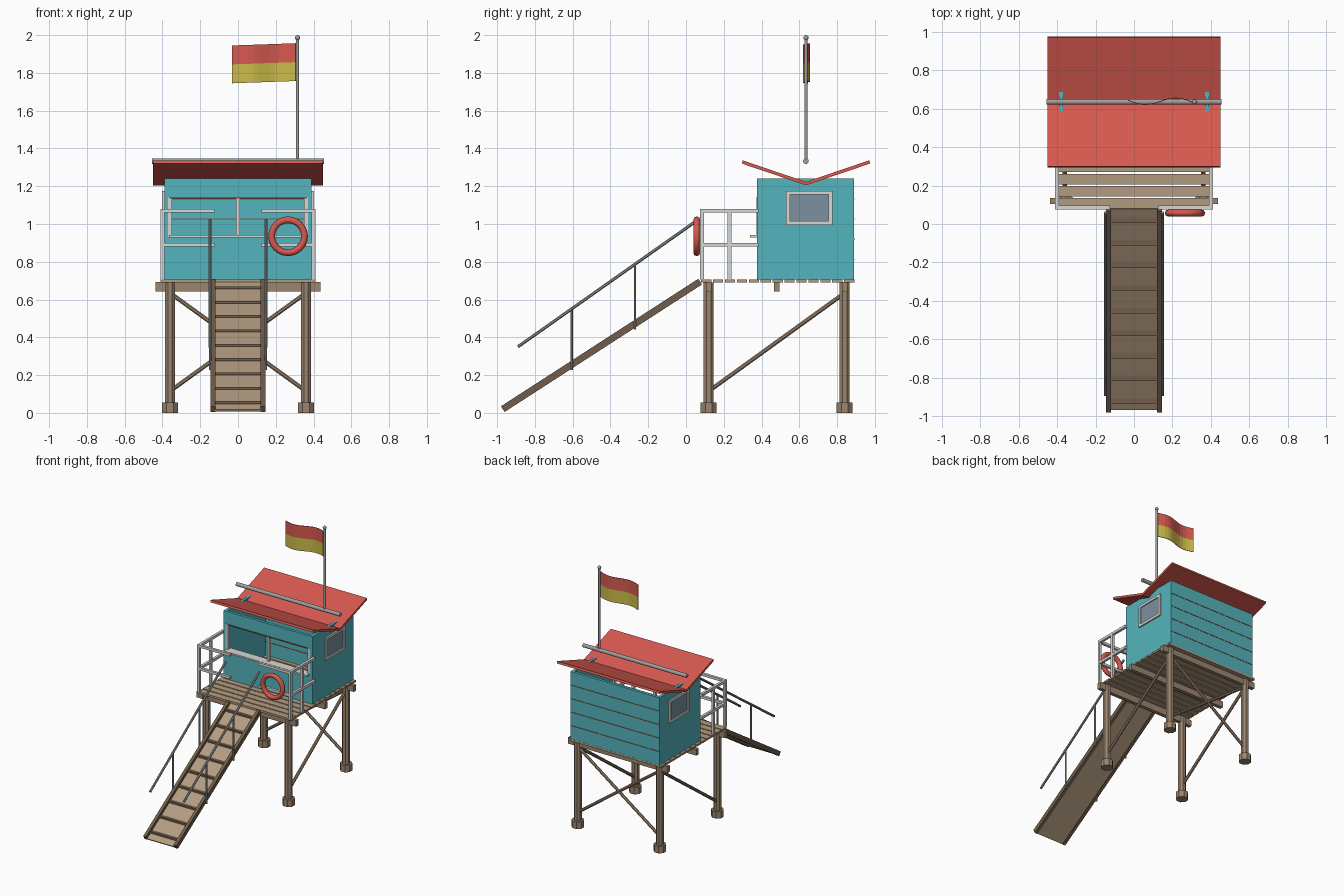
import bpy, bmesh, math
from mathutils import Vector, Matrix

if "Cube" in bpy.data.objects:
    bpy.data.objects.remove(bpy.data.objects["Cube"], do_unlink=True)


def material(name, r, g, b):
    m = bpy.data.materials.new(name)
    m.use_nodes = True
    m.diffuse_color = (r, g, b, 1)
    m.node_tree.nodes["Principled BSDF"].inputs["Base Color"].default_value = (r, g, b, 1)
    return m


TEAL = material("teal paint", 0.09, 0.46, 0.51)
RED = material("red paint", 0.68, 0.1, 0.08)
YELLOW = material("yellow cloth", 0.6, 0.5, 0.07)
WHITE = material("white paint", 0.68, 0.68, 0.67)
METAL = material("grey metal", 0.34, 0.35, 0.35)
TAN = material("tan wood", 0.45, 0.33, 0.22)
WOOD = material("weathered wood", 0.33, 0.24, 0.16)
BROWN = material("dark wood", 0.16, 0.11, 0.07)
SEAM = material("seam brown", 0.22, 0.09, 0.05)
GLASS = material("grey blue glass", 0.2, 0.28, 0.35)


def finish(name, bm, *mats, smooth=False):
    bmesh.ops.recalc_face_normals(bm, faces=bm.faces)
    me = bpy.data.meshes.new(name)
    bm.to_mesh(me)
    bm.free()
    for m in mats:
        me.materials.append(m)
    ob = bpy.data.objects.new(name, me)
    bpy.context.collection.objects.link(ob)
    if smooth:
        bpy.ops.object.select_all(action="DESELECT")
        ob.select_set(True)
        bpy.context.view_layer.objects.active = ob
        bpy.ops.object.shade_smooth_by_angle(angle=math.radians(50))
    return ob


def box(name, x, y, z, mat):
    """Box from three (low, high) ranges."""
    bm = bmesh.new()
    size = [r[1] - r[0] for r in (x, y, z)]
    mid = [(r[0] + r[1]) / 2 for r in (x, y, z)]
    bmesh.ops.create_cube(bm, size=1, matrix=Matrix.Translation(mid) @ Matrix.Diagonal((*size, 1)))
    return finish(name, bm, mat)


def rod(name, a, b, r, mat, sides=8):
    a, b = Vector(a), Vector(b)
    d = b - a
    mtx = Matrix.Translation((a + b) / 2) @ d.to_track_quat("Z", "Y").to_matrix().to_4x4()
    bm = bmesh.new()
    bmesh.ops.create_cone(bm, cap_ends=True, segments=sides, radius1=r, radius2=r,
                          depth=d.length, matrix=mtx @ Matrix.Rotation(math.pi / sides, 4, "Z"))
    return finish(name, bm, mat, smooth=sides > 8)


def extrude_profile(name, pts, x0, x1, mat):
    """Extrude a (y, z) outline along x."""
    bm = bmesh.new()
    f = bm.faces.new([bm.verts.new((x0, y, z)) for y, z in pts])
    new = bmesh.ops.extrude_face_region(bm, geom=[f])["geom"]
    bmesh.ops.translate(bm, vec=(x1 - x0, 0, 0),
                        verts=[v for v in new if isinstance(v, bmesh.types.BMVert)])
    return finish(name, bm, mat)


SIDES = ((-1, "right"), (1, "left"))
FRONT, BACK, DECK = 0.12, 0.84, 0.705


def span(s, a, b):
    return tuple(sorted((s * a, s * b)))


# Legs, feet and side braces
for s, side in SIDES:
    for y, end in ((FRONT, "front"), (BACK, "back")):
        rod(f"{end}_{side}_leg", (s * .36, y, 0.02), (s * .36, y, 0.69), 0.029, WOOD)
        rod(f"{end}_{side}_foot", (s * .36, y, 0), (s * .36, y, 0.055), 0.046, WOOD)
    rod(f"{side}_brace", (s * .36, FRONT, 0.115), (s * .36, BACK, 0.635), 0.012, WOOD)
    rod(f"back_brace_{side}", (s * .36, BACK, 0.115), (-s * .36, BACK, 0.635), 0.012, WOOD)

# Joists and deck planks
for y in (FRONT, 0.48, BACK):
    box("joist", (-.437, .437), (y - .015, y + .015), (0.643, 0.692), WOOD)
pitch = 0.82 / 13
for i in range(13):
    y = 0.08 + i * pitch
    box("deck_plank", (-.41, .41), (y, y + pitch - .009), (0.69, DECK), TAN)

# Cabin walls, with a serving opening across the front
W, Y0, Y1, TOP, T = 0.39, 0.375, 0.89, 1.24, 0.022
SILL, HEAD = 0.935, 1.142
box("front_wall_lower", (-W, W), (Y0, Y0 + T), (DECK, SILL), TEAL)
box("front_wall_upper", (-W, W), (Y0, Y0 + T), (HEAD, TOP), TEAL)
box("back_wall", (-W, W), (Y1 - T, Y1), (DECK, TOP), TEAL)
box("counter", (-.365, .365), (0.34, 0.41), (SILL - .006, SILL + .006), WHITE)
box("opening_head", (-.365, .365), (Y0 - .003, Y0 + T), (HEAD - .008, HEAD), SEAM)
box("opening_post", (-.01, .01), (Y0, Y0 + T), (SILL, HEAD), WHITE)
for s, side in SIDES:
    box(f"{side}_wall", span(s, W - T, W), (Y0 + T, Y1 - T), (DECK, TOP), TEAL)
    box(f"{side}_opening_jamb", span(s, .35, .37), (Y0 - .003, Y0 + T), (SILL, HEAD), WHITE)
    box(f"{side}_front_corner", span(s, .37, W), (Y0, Y0 + T), (SILL, HEAD), TEAL)
for i in range(1, 5):
    z = DECK + (TOP - DECK) * i / 5
    box("back_wall_seam", (-W, W), (Y1 - T - .002, Y1 + .002), (z - .003, z + .003), SEAM)

# Side windows
for s, side in SIDES:
    y0, y1, z0, z1, b = 0.53, 0.775, 0.995, 1.175, 0.02
    box(f"{side}_window_glass", span(s, W, W + .004), (y0 + b, y1 - b), (z0 + b, z1 - b), GLASS)
    for z in (z0, z1 - b):
        box(f"{side}_window_rail", span(s, W, W + .012), (y0, y1), (z, z + b), WHITE)
    for y in (y0, y1 - b):
        box(f"{side}_window_stile", span(s, W, W + .012), (y, y + b), (z0 + b, z1 - b), WHITE)

# Butterfly roof with a ridge pipe above the valley
RY = 0.635
for d, end in ((-1, "front"), (1, "back")):
    tip = RY + d * .34
    extrude_profile(f"{end}_roof", [(RY, 1.205), (RY, 1.223), (tip - d * .005, 1.337), (tip, 1.32)],
                    -.45, .45, RED)
rod("ridge_pipe", (-.455, RY, 1.333), (.455, RY, 1.333), 0.015, METAL, 12)

# Flagpole and waving flag
PX = 0.315
rod("flagpole", (PX, RY, 1.333), (PX, RY, 1.985), 0.009, METAL, 12)
bm = bmesh.new()
bmesh.ops.create_uvsphere(bm, u_segments=12, v_segments=8, radius=0.014,
                          matrix=Matrix.Translation((PX, RY, 1.986)))
finish("pole_ball", bm, METAL, smooth=True)
bm = bmesh.new()
cols = []
for i in range(13):
    t = i / 12
    x, y = 0.306 - 0.336 * t, RY + 0.01 * t + 0.02 * math.sin(t * math.tau)
    cols.append([bm.verts.new((x, y, 1.757 - .012 * t + h)) for h in (0, .1, .2)])
for a, b in zip(cols, cols[1:]):
    for k in (0, 1):
        bm.faces.new((a[k], b[k], b[k + 1], a[k + 1])).material_index = k
flag = finish("flag", bm, YELLOW, RED)
flag.modifiers.new("Thickness", "SOLIDIFY").thickness = 0.004

# Deck railing
R = 0.01
for s, side in SIDES:
    for y in (0.085, 0.23):
        box(f"{side}_railing_post", span(s, .39, .41), (y - R, y + R), (DECK, 1.08), WHITE)
    for z in (0.89, 1.07):
        box(f"{side}_side_rail", span(s, .39, .41), (0.075, Y0 + .01), (z - R, z + R), WHITE)
        box(f"{side}_front_rail", span(s, .125, .41), (0.075, 0.095), (z - R, z + R), WHITE)

# Lifebuoy hung on the front railing
bm = bmesh.new()
rings = []
for i in range(24):
    a = math.tau * i / 24
    ring = []
    for j in range(8):
        b = math.tau * j / 8
        r = 0.087 + 0.018 * math.cos(b)
        ring.append(bm.verts.new((0.265 + r * math.cos(a), 0.057 + .018 * math.sin(b),
                                  0.935 + r * math.sin(a))))
    rings.append(ring)
for i in range(24):
    p, q = rings[i - 1], rings[i]
    for j in range(8):
        bm.faces.new((p[j - 1], p[j], q[j], q[j - 1]))
finish("lifebuoy", bm, RED, smooth=True)

# Stairs: stringers, backing board and treads
LOW, HIGH = (-.97, 0.02), (0.075, 0.695)
slope = (HIGH[1] - LOW[1]) / (HIGH[0] - LOW[0])


def stair_z(y):
    return LOW[1] + (y - LOW[0]) * slope


def sloped(name, x0, x1, below, above, mat):
    n = Vector((-slope, 1)).normalized()
    pts = [Vector(p) + n * o for p, o in ((LOW, below), (HIGH, below), (HIGH, above), (LOW, above))]
    extrude_profile(name, pts, x0, x1, mat)


sloped("stair_board", -.125, .125, -.014, -.004, TAN)
for s, side in SIDES:
    sloped(f"{side}_stringer", *span(s, .12, .145), -.018, .018, BROWN)
for i in range(9):
    y = 0.02 - i * 0.1175
    z = stair_z(y)
    box("tread", (-.12, .12), (y - .014, y + .014), (z - .004, z + .01), BROWN)

# Stair handrails
for s, side in SIDES:
    x = s * .148
    rod(f"{side}_handrail", (x, -.89, 0.35), (x, 0.06, 1.02), 0.009, METAL)
    for y in (-.605, -.27):
        rod(f"{side}_handrail_post", (x, y, stair_z(y) - .03),
            (x, y, 0.35 + (y + .89) * .705), 0.007, METAL)
